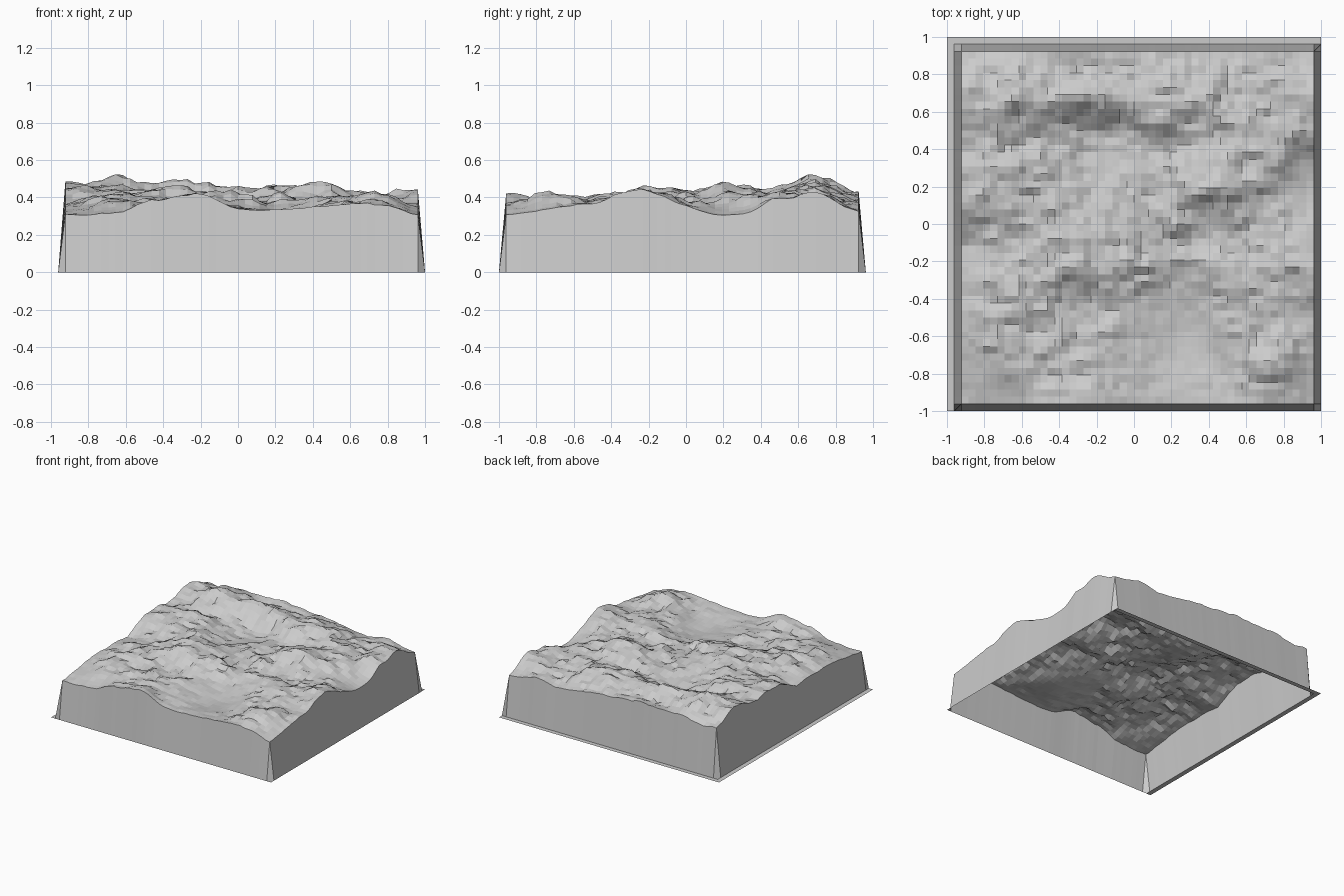
import bpy, bmesh
from math import exp
from mathutils import Vector, noise

N = 52                      # cells per side
STEP = 2 / N

# Broad land heights: rows run front to back, columns left to right
LAND = [
    [.31, .32, .38, .42, .34, .34, .36, .37, .31],
    [.34, .38, .37, .37, .34, .31, .35, .41, .34],
    [.36, .40, .40, .38, .35, .31, .36, .37, .37],
    [.36, .39, .42, .42, .38, .36, .40, .41, .45],
    [.39, .41, .43, .41, .39, .39, .38, .38, .36],
    [.45, .45, .43, .36, .38, .43, .43, .38, .30],
    [.44, .44, .40, .35, .37, .39, .43, .42, .36],
    [.48, .49, .47, .46, .45, .45, .41, .40, .43],
    [.39, .40, .42, .43, .40, .38, .34, .37, .33],
]

# Local peaks and hollows: x, y, height, radius x, radius y
BUMPS = [
    (.65, -.73, .04, .08, .06), (-.8, .08, .03, .2, .07), (-.8, -.12, -.03, .2, .07),
    (-.25, .67, .03, .25, .05), (-.2, .5, -.02, .3, .06), (.15, .56, .03, .1, .06),
    (.2, .38, -.02, .1, .07), (.5, .2, .03, .2, .07), (.4, -.12, -.02, .25, .07),
    (.02, -.22, .03, .12, .07), (-.3, -.22, .02, .12, .06), (-.25, -.42, -.02, .15, .08),
    (.9, .47, .03, .1, .06), (-.65, .75, .02, .08, .12), (.22, .02, .03, .06, .08),
]


def spline(p, t):
    """Smooth curve through evenly spaced values, t in 0..1."""
    f = t * (len(p) - 1)
    i = min(int(f), len(p) - 2)
    f -= i
    a, b, c, d = (p[max(0, min(len(p) - 1, i + k))] for k in (-1, 0, 1, 2))
    return b + .5 * f * (c - a + f * (2*a - 5*b + 4*c - d + f * (3*(b - c) + d - a)))


def height(i, j):
    # Zero border: two rings at left and back, one at right and front
    if i < 2 or i > N - 1 or j < 1 or j > N - 2:
        return 0.0
    u, v = (i - 2) / (N - 3), (j - 1) / (N - 3)
    x, y = -1 + i * STEP, -1 + j * STEP
    base = spline([spline(row, u) for row in LAND], v)
    base += sum(h * exp(-((x - a) / rx) ** 2 - ((y - b) / ry) ** 2)
                for a, b, h, rx, ry in BUMPS)
    # Craggy detail, calmer in the low basins and along the edges
    rough = max(.2, min(1, (base - .31) / .07))
    edge = min(1, .45 + .2 * min(i - 2, N - 1 - i, j - 1, N - 2 - j))
    p = Vector((x * 4.6 + 3.1, y * 4.6 + 8.7, .37))
    detail = noise.fractal(p, .45, 2.1, 4) + .5 * noise.noise(p * 2.7)
    return base + .034 * detail * max(rough, 1 - edge) * edge


# Terrain sheet, open underneath, edges dropping to the ground
bm = bmesh.new()
verts = [[bm.verts.new((-1 + i * STEP, -1 + j * STEP, height(i, j)))
          for i in range(N + 1)] for j in range(N + 1)]
for j in range(N):
    for i in range(N):
        bm.faces.new((verts[j][i], verts[j][i + 1],
                      verts[j + 1][i + 1], verts[j + 1][i]))
mesh = bpy.data.meshes.new("terrain")
bm.to_mesh(mesh)
bm.free()
bpy.context.collection.objects.link(bpy.data.objects.new("terrain", mesh))
